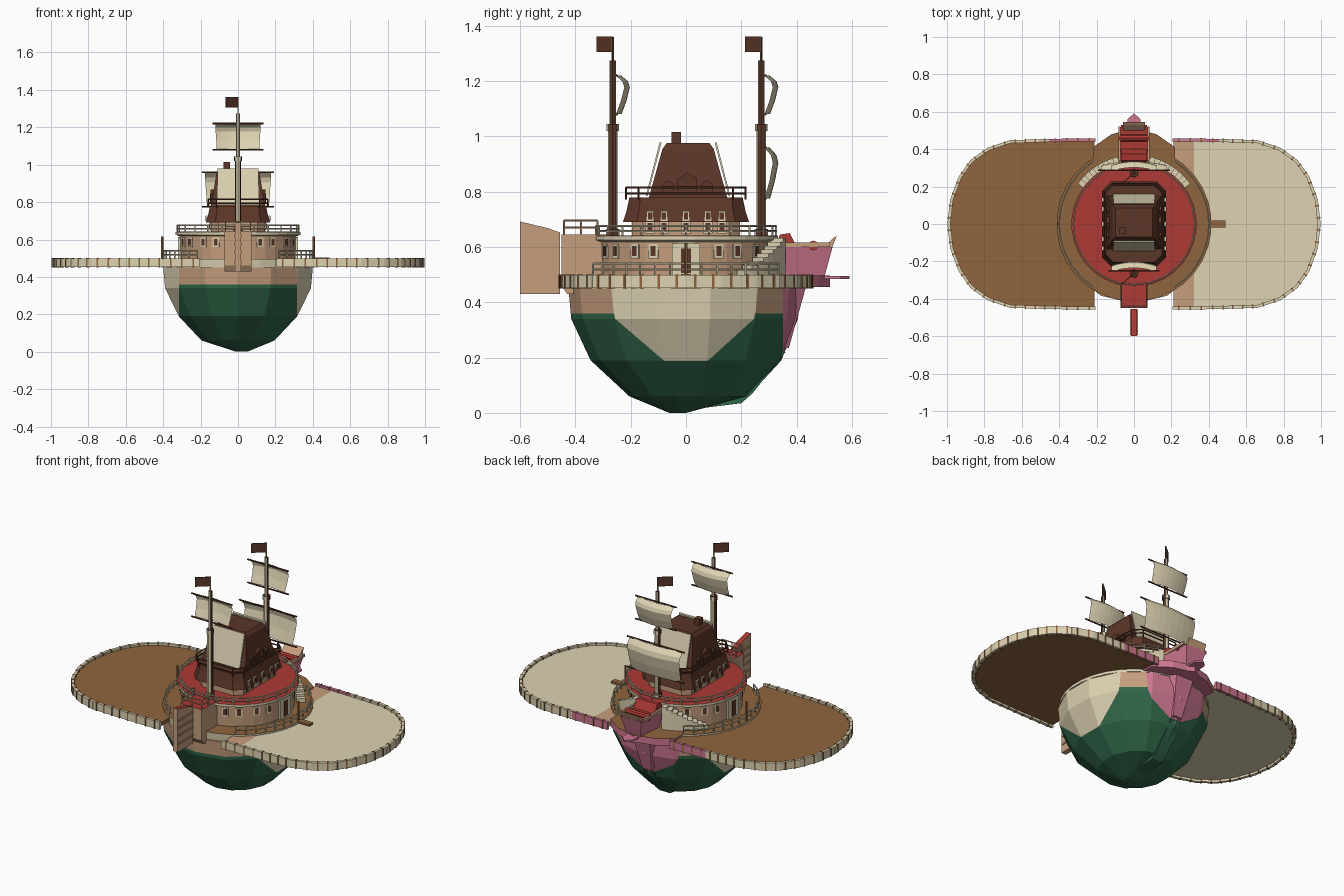
import bpy, bmesh, math
from mathutils import Vector, Matrix

if "Cube" in bpy.data.objects:
    bpy.data.objects.remove(bpy.data.objects["Cube"])

def mat(name, r, g, b):
    m = bpy.data.materials.new(name)
    m.diffuse_color = tuple((v / 255) ** 2.2 for v in (r, g, b)) + (1,)
    m.use_nodes = True
    m.node_tree.nodes["Principled BSDF"].inputs["Base Color"].default_value = m.diffuse_color
    return m

GREEN = mat("hull green", 52, 102, 75)
CREAM = mat("cream", 220, 209, 176)
TAN = mat("tan", 197, 157, 125)
PINK = mat("pink", 205, 118, 143)
RED = mat("deck red", 172, 60, 55)
DARK = mat("dark wood", 92, 57, 44)
BROWN = mat("brown", 142, 101, 64)

def finish(name, bm, mats, rule=None, fix=True):
    """Turn a bmesh into an object; rule(centre, normal) gives the material index."""
    if fix:
        bmesh.ops.recalc_face_normals(bm, faces=bm.faces)
    bm.normal_update()
    if rule:
        for f in bm.faces:
            f.material_index = rule(f.calc_center_median(), f.normal)
    me = bpy.data.meshes.new(name)
    bm.to_mesh(me)
    bm.free()
    for m in mats:
        me.materials.append(m)
    o = bpy.data.objects.new(name, me)
    bpy.context.collection.objects.link(o)
    return o

def loft(bm, rings):
    vs = [[bm.verts.new(p) for p in r] for r in rings]
    n = len(rings[0])
    for a, b in zip(vs, vs[1:]):
        for i in range(n):
            j = (i + 1) % n
            bm.faces.new((a[i], a[j], b[j], b[i]))
    bm.faces.new(vs[0][::-1])
    bm.faces.new(vs[-1])

def circle(r, z, n=32, ry=None, c=(0, 0)):
    ry = ry or r
    return [(c[0] + r * math.cos(2 * math.pi * (i + .5) / n),
             c[1] + ry * math.sin(2 * math.pi * (i + .5) / n), z) for i in range(n)]

def plan(bm, pts, z0, z1):
    loft(bm, [[(x, y, z0) for x, y in pts], [(x, y, z1) for x, y in pts]])

def side(bm, pts, w):
    loft(bm, [[(-w, y, z) for y, z in pts], [(w, y, z) for y, z in pts]])

def box(bm, c, s, rz=0):
    m = Matrix.Translation(c) @ Matrix.Rotation(rz, 4, 'Z') @ Matrix.Diagonal((*s, 1))
    bmesh.ops.create_cube(bm, size=1, matrix=m)

def tube(bm, p, q, r, n=5):
    p, q = Vector(p), Vector(q)
    d = q - p
    m = Matrix.Translation((p + q) / 2) @ d.to_track_quat('Z', 'Y').to_matrix().to_4x4()
    bmesh.ops.create_cone(bm, cap_ends=True, segments=n, radius1=r, radius2=r, depth=d.length, matrix=m)

def rail(name, pts, z, h, material, closed=True, bars=2):
    bm = bmesh.new()
    for i, (x, y) in enumerate(pts):
        tube(bm, (x, y, z), (x, y, z + h), .004)
        if i + 1 < len(pts) or closed:
            x2, y2 = pts[(i + 1) % len(pts)]
            for k in range(1, bars + 1):
                tube(bm, (x, y, z + h * k / bars), (x2, y2, z + h * k / bars), .004)
    finish(name, bm, [material])

def arc(r, a0, a1, n):
    return [(r * math.cos(math.radians(a0 + (a1 - a0) * i / n)),
             r * math.sin(math.radians(a0 + (a1 - a0) * i / n))) for i in range(n + 1)]

def cut_corner(x, y, c, z):
    return [(x, -y + c, z), (x, y - c, z), (x - c, y, z), (-x + c, y, z),
            (-x, y - c, z), (-x, -y + c, z), (-x + c, -y, z), (x - c, -y, z)]

# hull: low-poly bowl, sliced on planes so each slab takes its own colour
bm = bmesh.new()
loft(bm, [circle(.03, 0, 14, c=(.02, -.03)), circle(.2, .06, 14, .215, (0, .01)),
          circle(.325, .19, 14, .345), circle(.4, .34, 14, .41, (0, -.005)),
          circle(.41, .45, 14, .42, (0, -.005))])
for co, no in (((.315, 0, 0), (1, 0, 0)), ((-.315, 0, 0), (1, 0, 0)),
               ((0, 0, .36), (0, 0, 1)), ((0, .35, 0), (0, 1, 0))):
    bmesh.ops.bisect_plane(bm, geom=bm.verts[:] + bm.edges[:] + bm.faces[:], plane_co=co, plane_no=no)
finish("hull", bm, [GREEN, TAN, CREAM, PINK],
       lambda c, n: 3 if c.y > .35 else 2 if abs(c.x) > .315 else 1 if c.z > .36 else 0)
bm = bmesh.new()
side(bm, [(.0, .01), (.2, .035), (.24, .07), (.36, .22), (.3, .22), (.15, .09), (.0, .06)], .035)
finish("keel", bm, [GREEN])

# bow stem and star shaped bow plate
bm = bmesh.new()
loft(bm, [[(-.03, .3, .22), (.03, .3, .22), (.03, .372, .235), (-.03, .372, .235)],
          [(-.15, .3, .46), (.15, .3, .46), (.06, .435, .46), (-.06, .435, .46)]])
finish("bow_stem", bm, [PINK])
bm = bmesh.new()
half = [(.22, .3), (.22, .41), (.12, .48), (.04, .5)]
plan(bm, half + [(0, .52)] + [(-x, y) for x, y in half[::-1]], .455, .497)
finish("bow_plate", bm, [PINK, BROWN], lambda c, n: int(n.z > .5))
bm = bmesh.new()
plan(bm, [(-.04, .44), (.04, .44), (.035, .56), (0, .592), (-.035, .56)], .485, .495)
finish("bow_tip", bm, [PINK])

# wings: thin panel with different top and underside, ribbed rim
half = [(.21, .45), (.45, .447), (.66, .44), (.78, .4), (.87, .335), (.93, .25), (.975, .13)]
outline = half + [(.99, 0)] + [(x, -y) for x, y in half[::-1]]
for s, nm in ((1, "right"), (-1, "left")):
    pts = [(s * x, y) for x, y in outline]
    bm = bmesh.new()
    plan(bm, pts, .465, .486)
    bmesh.ops.bisect_plane(bm, geom=bm.verts[:] + bm.edges[:] + bm.faces[:],
                           plane_co=(s * .32, 0, 0), plane_no=(1, 0, 0))
    if s > 0:
        rule = lambda c, n: (2 if c.x < .32 else 0) if n.z > -.5 else 1
    else:
        rule = lambda c, n: 1 if n.z > -.5 else 0
    finish(nm + "_wing", bm, [CREAM, BROWN, TAN], rule)
    rim, ribs = bmesh.new(), bmesh.new()
    for (x, y), (x2, y2) in zip(pts, pts[1:]):
        d = Vector((x2 - x, y2 - y, 0))
        a = math.atan2(d.y, d.x)
        box(rim, ((x + x2) / 2, (y + y2) / 2, .475), (d.length + .008, .016, .046), a)
        k = max(2, int(d.length / .05))
        for i in range(k):
            t = (i + .5) / k
            box(ribs, (x + d.x * t, y + d.y * t, .475), (.008, .021, .05), a)
    finish(nm + "_wing_rim", rim, [CREAM, PINK], lambda c, n: int(c.y > .4 and abs(c.x) < .34))
    finish(nm + "_wing_ribs", ribs, [BROWN])
    # boarding plank and post
    bm = bmesh.new()
    if s > 0:
        box(bm, (.45, 0, .497), (.08, .035, .012))
    tube(bm, (s * .405, 0, .49), (s * .405, 0, .615), .006)
    finish(nm + "_gangway", bm, [BROWN])

# lower deck and round cabin
bm = bmesh.new()
loft(bm, [circle(.41, .45), circle(.415, .497)])
finish("lower_deck", bm, [CREAM, BROWN], lambda c, n: int(n.z > .5))
bm = bmesh.new()
loft(bm, [circle(.31, .49), circle(.315, .625)])
finish("round_cabin", bm, [TAN, CREAM], lambda c, n: int(abs(c.x) > .308))
bm = bmesh.new()
loft(bm, [circle(.315, .618), circle(.335, .625), circle(.335, .64), circle(.325, .642)])
finish("upper_deck", bm, [CREAM, RED], lambda c, n: int(n.z > .9))
rail("upper_rail", arc(.325, 0, 345, 23), .64, .035, CREAM)
for a in (-62, 118):
    rail("lower_rail", arc(.4, a + 5, a + 119, 14), .495, .045, CREAM, False)

# cabin windows and doors
frames, panes = bmesh.new(), bmesh.new()
for q in range(4):
    for a in (22, 36, 54, 68):
        t = math.radians(q * 90 + a)
        for b, r, s in ((frames, .313, (.008, .036, .052)), (panes, .3155, (.008, .02, .036))):
            box(b, (r * math.cos(t), r * math.sin(t), .585), s, t)
for s in (1, -1):
    box(frames, (s * .314, 0, .555), (.012, .1, .115))
    box(panes, (s * .318, 0, .55), (.008, .035, .09))
finish("cabin_window_frames", frames, [CREAM])
finish("cabin_window_panes", panes, [DARK])

# curved stairs from the upper deck to the bow
bm = bmesh.new()
for s in (1, -1):
    for i in range(9):
        t = math.radians(90 + s * (16 + 4.5 * i))
        h = .135 - .014 * i
        box(bm, (.345 * math.cos(t), .345 * math.sin(t), .497 + h / 2), (.05, .03, h), t)
finish("bow_stairs", bm, [CREAM])

# stern tower and rudder
bm = bmesh.new()
side(bm, [(-.45, .46), (-.43, .43), (-.28, .43), (-.28, .645), (-.45, .645)], .072)
finish("stern_tower", bm, [TAN, RED], lambda c, n: int(n.z > .9))
rail("stern_rail", [(.067, -.32), (.067, -.38), (.067, -.44), (0, -.44),
                    (-.067, -.44), (-.067, -.38), (-.067, -.32)], .645, .05, TAN, False)
bm = bmesh.new()
side(bm, [(-.6, .43), (-.455, .43), (-.455, .652), (-.5, .668), (-.6, .692)], .016)
finish("rudder", bm, [TAN, RED], lambda c, n: int(n.z > .8))
bm = bmesh.new()
for z in (.48, .53, .575, .62):
    box(bm, (0, -.525, z), (.042, .135, .01))
finish("rudder_straps", bm, [TAN])

# bow boat with red deck
bm = bmesh.new()
loft(bm, [[(-.06, .34, .49), (.06, .34, .49), (.045, .5, .49), (-.045, .5, .49)],
          [(-.085, .34, .6), (.085, .34, .6), (.07, .53, .6), (-.07, .53, .6)]])
finish("bow_boat", bm, [PINK, RED], lambda c, n: int(n.z > .9))
bm = bmesh.new()
side(bm, [(.49, .59), (.525, .59), (.545, .64), (.53, .63)], .06)
for s in (1, -1):
    box(bm, (s * .078, .43, .608), (.012, .18, .018))
finish("bow_boat_lip", bm, [TAN])
bm = bmesh.new()
side(bm, [(.32, .6), (.4, .6), (.375, .65), (.34, .645)], .07)
tube(bm, (-.08, .46, .605), (.08, .46, .605), .018, 8)
finish("bow_boat_hatch", bm, [RED])

# deck house: walls, flared skirt roof, balcony, tall roof
bm = bmesh.new()
loft(bm, [cut_corner(.145, .195, .04, .64), cut_corner(.145, .195, .04, .7)])
finish("house_walls", bm, [TAN])
bm = bmesh.new()
loft(bm, [cut_corner(.172, .228, .05, .69), cut_corner(.16, .215, .045, .73),
          cut_corner(.15, .205, .04, .778)])
finish("house_skirt_roof", bm, [DARK])
rail("house_rail", [(x, y) for x, y, z in cut_corner(.16, .216, .045, 0)], .772, .043, DARK)
bm = bmesh.new()
loft(bm, [[(x, y, .775) for x, y in ((-.145, -.135), (.145, -.135), (.145, .15), (-.145, .15))],
          [(x, y, .955) for x, y in ((-.115, -.085), (.115, -.085), (.115, .1), (-.115, .1))],
          [(x, y, .975) for x, y in ((-.1, -.07), (.1, -.07), (.1, .085), (-.1, .085))]])
box(bm, (-.06, -.035, .98), (.035, .035, .07))
finish("house_roof", bm, [DARK])
bm = bmesh.new()
for y0, y1 in ((-.139, -.089), (.154, .104)):
    e = -.006 if y0 < 0 else .006
    loft(bm, [[(-.112, y0, .785), (.112, y0, .785), (.112, y0 + e, .785), (-.112, y0 + e, .785)],
              [(-.11, y1, .975), (.11, y1, .975), (.11, y1 + e, .98), (-.11, y1 + e, .98)]])
finish("roof_end_panels", bm, [CREAM])

# house windows and dormers
frames, panes, dorm = bmesh.new(), bmesh.new(), bmesh.new()
for s in (1, -1):
    for y in (-.13, -.08, 0, .08, .13):
        box(frames, (s * .147, y, .672), (.008, .032, .045))
        box(panes, (s * .15, y, .672), (.008, .018, .03))
        box(frames, (s * .168, y, .712), (.008, .026, .035))
        box(panes, (s * .171, y, .712), (.008, .016, .025))
    for y, w, h in ((-.065, .02, .05), (.005, .035, .075), (.075, .02, .05)):
        loft(dorm, [[(x, y + u * w, .79 + v * h) for u, v in
                     ((-1, 0), (1, 0), (1, .75), (0, 1.05), (-1, .75))] for x in (s * .1, s * .146)])
        box(panes, (s * .145, y, .79 + h * .42), (.008, w * 1.1, h * .6))
finish("house_window_frames", frames, [CREAM])
finish("house_window_panes", panes, [DARK])
finish("dormers", dorm, [DARK])

# masts, flags, yards and sails
def sail(name, y, x, z0, z1):
    bm = bmesh.new()
    rows = [[bm.verts.new((x * (i / 4 - 1) * (.93 + .07 * v), y + d + .02 * (1 - (i / 4 - 1) ** 2),
                           z0 + (z1 - z0) * v)) for i in range(9)]
            for v, d in ((0, .012), (.35, .03), (.7, .042), (.85, .035), (1, .01))]
    for a, b in zip(rows, rows[1:]):
        for i in range(8):
            bm.faces.new((a[i], a[i + 1], b[i + 1], b[i]))
    finish(name, bm, [CREAM], fix=False)
    bm = bmesh.new()
    for z in (z0, z1):
        tube(bm, (-x - .015, y + .015, z), (x + .015, y + .015, z), .005)
    finish(name + "_yards", bm, [DARK])

for nm, y in (("front", -.265), ("rear", .272)):
    bm = bmesh.new()
    for r, z0, z1 in ((.017, .63, 1.03), (.022, 1.02, 1.045), (.011, 1.04, 1.275),
                      (.004, 1.27, 1.36), (.024, .64, .665)):
        tube(bm, (0, y, z0), (0, y, z1), r, 8)
    finish(nm + "_mast", bm, [DARK, CREAM], lambda c, n: int(abs(n.y) > .8))
    bm = bmesh.new()
    box(bm, (-.032, y - .028, 1.333), (.085, .005, .056), math.radians(41))
    finish(nm + "_flag", bm, [DARK])
    sail(nm + "_top_sail", y, .122, 1.08, 1.22)
sail("rear_main_sail", .272, .178, .775, .96)
